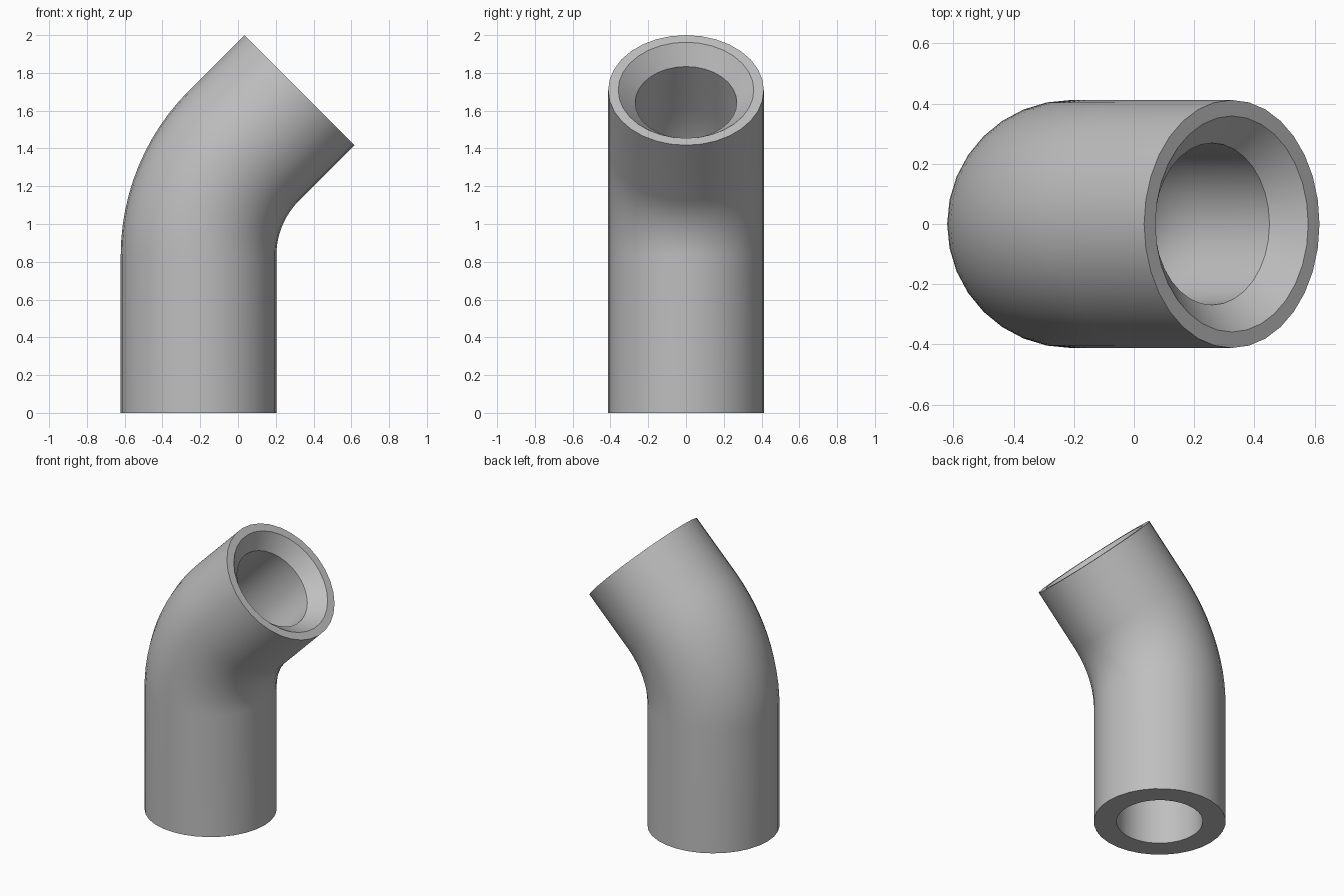
import bpy, bmesh, math
from mathutils import Vector

cube = bpy.data.objects.get("Cube")
if cube:
    bpy.data.objects.remove(cube, do_unlink=True)

SIDES = 32
BEND_STEPS = 12
BEND_ANGLE = math.radians(45)
OUTER, BORE, MOUTH = 0.412, 0.269, 0.359   # pipe radii
BEND_RADIUS = 2 * OUTER
LOWER, UPPER = 0.833, 0.414                # straight lengths
SINK = 0.092                               # countersink depth
START_X = -0.209

grey = bpy.data.materials.new("plain_grey")
grey.use_nodes = True
colour = (0.52, 0.52, 0.52, 1)
grey.diffuse_color = colour
grey.node_tree.nodes["Principled BSDF"].inputs["Base Color"].default_value = colour


def station(angle, along=0.0):
    """Centre and tilt of the pipe at a bend angle, moved along its axis."""
    x = START_X + BEND_RADIUS * (1 - math.cos(angle)) + along * math.sin(angle)
    z = LOWER + BEND_RADIUS * math.sin(angle) + along * math.cos(angle)
    return Vector((x, 0, z)), angle


def ring(bm, place, radius):
    centre, tilt = place
    across = Vector((math.cos(tilt), 0, -math.sin(tilt)))
    side = Vector((0, 1, 0))
    turns = [2 * math.pi * i / SIDES for i in range(SIDES)]
    return [bm.verts.new(centre + radius * (across * math.cos(t) + side * math.sin(t)))
            for t in turns]


# Stations along the bent centre line
bend = [station(BEND_ANGLE * i / BEND_STEPS) for i in range(BEND_STEPS + 1)]
bottom = station(0, -LOWER)
top = station(BEND_ANGLE, UPPER)
sink_floor = station(BEND_ANGLE, UPPER - SINK)

# Closed loop of rings: up the outside, over the rim, down the bore
loop = [(p, OUTER) for p in [bottom] + bend + [top]]
loop += [(top, MOUTH)]
loop += [(p, BORE) for p in [sink_floor] + bend[::-1] + [bottom]]

bm = bmesh.new()
rings = [ring(bm, place, radius) for place, radius in loop]
for k, lower in enumerate(rings):
    upper = rings[(k + 1) % len(rings)]
    for i in range(SIDES):
        j = (i + 1) % SIDES
        bm.faces.new((lower[i], lower[j], upper[j], upper[i]))
bmesh.ops.recalc_face_normals(bm, faces=bm.faces)

mesh = bpy.data.meshes.new("elbow_pipe")
bm.to_mesh(mesh)
bm.free()
mesh.materials.append(grey)
pipe = bpy.data.objects.new("elbow_pipe", mesh)
bpy.context.collection.objects.link(pipe)

# Smooth walls with crisp rims
bpy.ops.object.select_all(action='DESELECT')
pipe.select_set(True)
bpy.context.view_layer.objects.active = pipe
bpy.ops.object.shade_smooth_by_angle(angle=math.radians(30))
